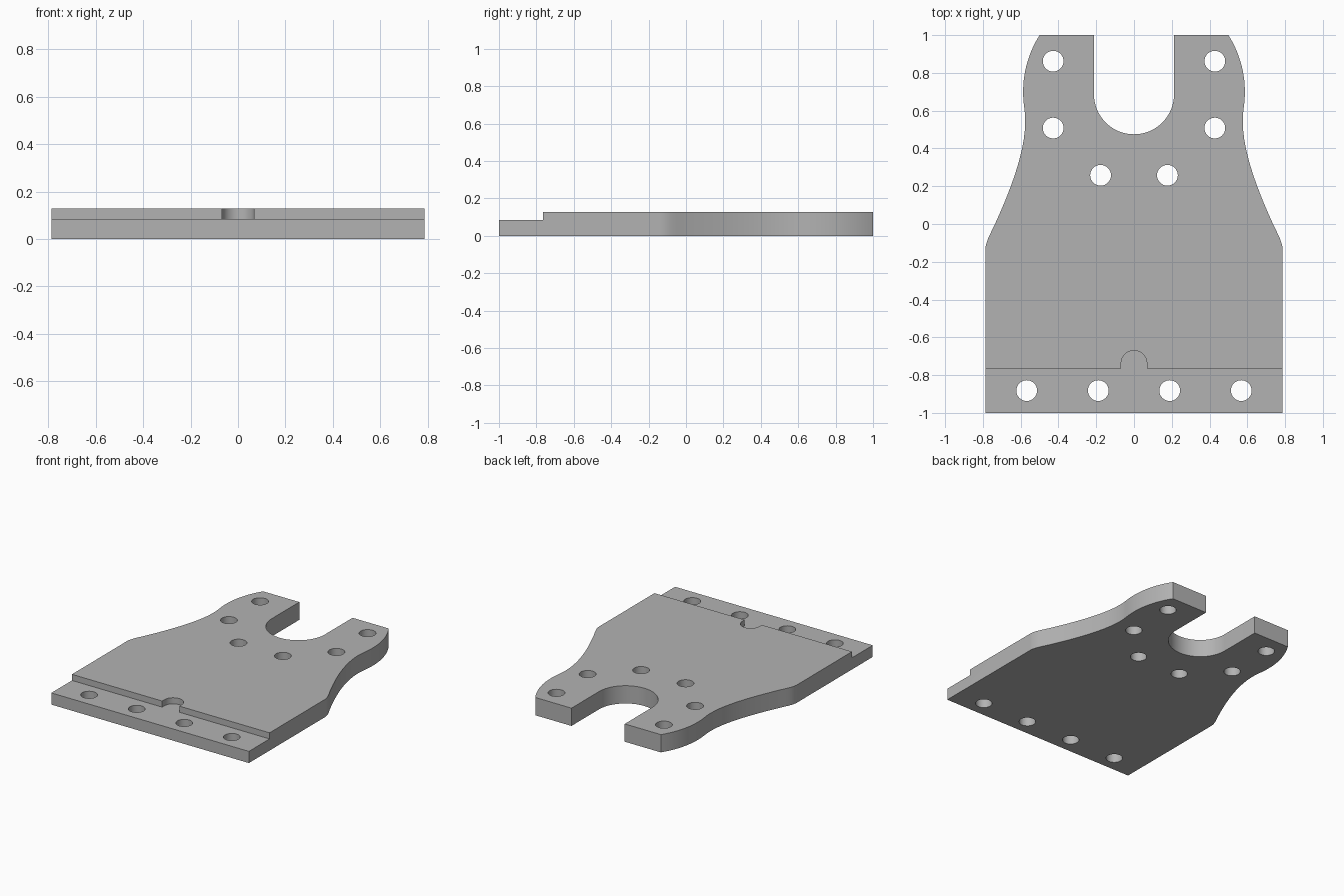
import bpy
import bmesh
from math import pi, cos, sin, radians
from mathutils import Vector
from mathutils.geometry import interpolate_bezier

cube = bpy.data.objects.get("Cube")
if cube:
    bpy.data.objects.remove(cube, do_unlink=True)

THICK, STEP_Z, STEP_Y = 0.128, 0.084, -0.765
HALF_W, SLOT_R, NOTCH_R, HOLE_R = 0.787, 0.212, 0.068, 0.055


def arc(cx, cy, r, start, end, n):
    return [(cx + r * cos(start + (end - start) * i / n),
             cy + r * sin(start + (end - start) * i / n)) for i in range(n + 1)]


def prism(name, outlines, z0, z1):
    """Extrude closed outlines straight up from z0 to z1."""
    bm = bmesh.new()
    for pts in outlines:
        face = bm.faces.new([bm.verts.new((x, y, z0)) for x, y in pts])
        top = bmesh.ops.extrude_face_region(bm, geom=[face])["geom"]
        verts = [v for v in top if isinstance(v, bmesh.types.BMVert)]
        bmesh.ops.translate(bm, verts=verts, vec=(0, 0, z1 - z0))
    bmesh.ops.recalc_face_normals(bm, faces=bm.faces)
    mesh = bpy.data.meshes.new(name)
    bm.to_mesh(mesh)
    bm.free()
    obj = bpy.data.objects.new(name, mesh)
    bpy.context.collection.objects.link(obj)
    return obj


# Curved flank of the plate, from the wide body up to the fork tip
curves = [
    ((HALF_W, -0.14), (HALF_W, -0.09), (0.755, -0.045), (0.73, 0.013)),
    ((0.73, 0.013), (0.68, 0.125), (0.576, 0.36), (0.576, 0.54)),
    ((0.576, 0.54), (0.576, 0.61), (0.587, 0.63), (0.587, 0.70)),
    ((0.587, 0.70), (0.587, 0.82), (0.55, 0.92), (0.50, 1.0)),
]
flank = []
for c in curves:
    pts = interpolate_bezier(*[Vector(p) for p in c], 13)
    flank += [(p.x, p.y) for p in pts[(1 if flank else 0):]]

# Plate outline: right half, fork slot, mirrored left half
side = [(HALF_W, -1.0)] + flank
slot = [(SLOT_R, 1.0)] + arc(0, 0.687, SLOT_R, 0, -pi, 40) + [(-SLOT_R, 1.0)]
plate = prism("mounting_plate", [side + slot + [(-x, y) for x, y in reversed(side)]],
              0, THICK)

# Lowered front ledge with a round-ended notch
notch = arc(0, -0.738, NOTCH_R, 0, pi, 24)
ledge = prism("ledge_cutter",
              [[(-1, -1.2), (1, -1.2), (1, STEP_Y), (NOTCH_R, STEP_Y)] + notch
               + [(-NOTCH_R, STEP_Y), (-1, STEP_Y)]], STEP_Z, 0.3)

# Mirrored pairs of through holes
pairs = [(0.428, 0.862), (0.428, 0.508), (0.177, 0.258), (0.189, -0.882), (0.568, -0.882)]
holes = prism("hole_cutter",
              [arc(s * x, y, HOLE_R, 0, 2 * pi, 32)[:-1] for x, y in pairs for s in (-1, 1)],
              -0.1, 0.3)

# Cut the plate, then drop the cutters
for cutter in (ledge, holes):
    cutter.hide_render = True
    mod = plate.modifiers.new(cutter.name, "BOOLEAN")
    mod.operation, mod.solver, mod.object = "DIFFERENCE", "EXACT", cutter
bpy.context.view_layer.update()
result = plate.evaluated_get(bpy.context.evaluated_depsgraph_get())
mesh = bpy.data.meshes.new_from_object(result)
plate.modifiers.clear()
plate.data = mesh
mesh.name = "mounting_plate"
for cutter in (ledge, holes):
    bpy.data.objects.remove(cutter, do_unlink=True)

# Plain grey material
grey = bpy.data.materials.new("plain_grey")
grey.use_nodes = True
grey.diffuse_color = (0.45, 0.45, 0.45, 1)
grey.node_tree.nodes["Principled BSDF"].inputs["Base Color"].default_value = grey.diffuse_color
mesh.materials.clear()
mesh.materials.append(grey)

# Smooth curved walls, sharp rims
bpy.ops.object.select_all(action="DESELECT")
plate.select_set(True)
bpy.context.view_layer.objects.active = plate
bpy.ops.object.shade_smooth_by_angle(angle=radians(30))
